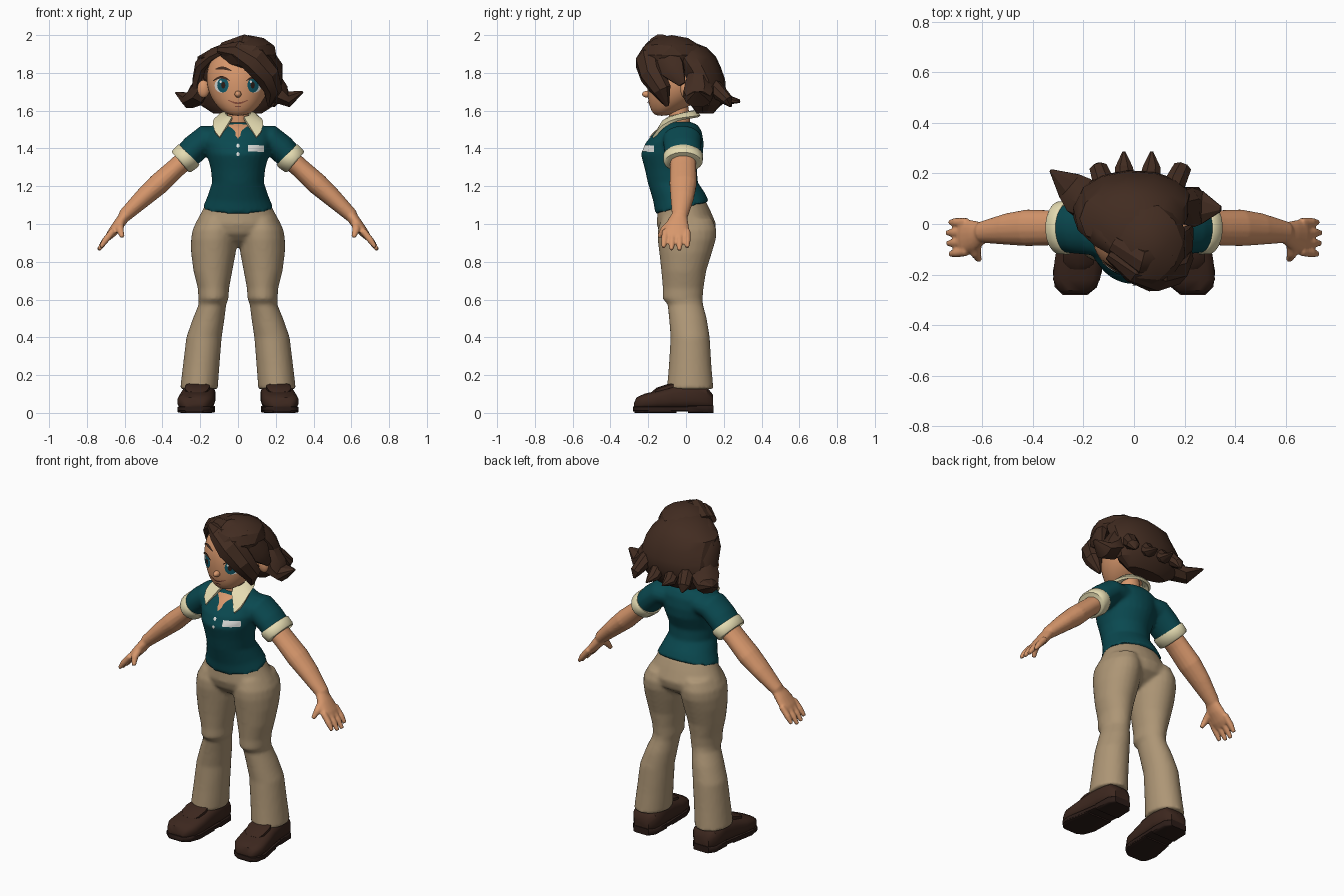
import bpy, bmesh
from math import sin, cos, pi, radians, copysign
from mathutils import Vector
from mathutils.bvhtree import BVHTree

if "Cube" in bpy.data.objects:
    bpy.data.objects.remove(bpy.data.objects["Cube"])

X, Y, Z = Vector((1, 0, 0)), Vector((0, 1, 0)), Vector((0, 0, 1))
HEAD_CENTRE = Vector((0, -.03, 1.78))


def material(name, r, g, b):
    m = bpy.data.materials.new(name)
    m.use_nodes = True
    m.diffuse_color = (r, g, b, 1)
    bsdf = m.node_tree.nodes["Principled BSDF"]
    bsdf.inputs["Base Color"].default_value = (r, g, b, 1)
    bsdf.inputs["Roughness"].default_value = .8
    return m


SKIN = material("skin", .68, .31, .15)
HAIR = material("dark brown hair", .054, .025, .015)
TEAL = material("teal shirt", .003, .066, .08)
CREAM = material("cream trim", .78, .71, .44)
KHAKI = material("khaki trousers", .42, .305, .18)
SHOE = material("brown shoe leather", .045, .02, .013)
SOLE = material("dark sole", .025, .012, .009)
WHITE = material("white", .85, .85, .82)
IRIS = material("teal iris", .006, .1, .14)
LIP = material("lip brown", .28, .085, .05)


def loft(bm, stations, across=X, axis=None, n=16, power=1):
    """Closed skin through elliptical rings; a station is x, y, z, radius, radius[, tilt]."""
    centres = [Vector(s[:3]) for s in stations]
    rings = []
    for i, s in enumerate(stations):
        c = centres[i]
        t = axis or (centres[min(i + 1, len(centres) - 1)] - centres[max(i - 1, 0)]).normalized()
        u = across or c - HEAD_CENTRE
        u = (u - t * u.dot(t)).normalized()
        v = t.cross(u)
        ring = []
        for k in range(n):
            a = 2 * pi * (k + .5) / n
            ca, sa = cos(a), sin(a)
            p = c + u * s[3] * copysign(abs(ca) ** power, ca) + v * s[4] * copysign(abs(sa) ** power, sa)
            if len(s) > 5:
                p.z += s[5] * (p.y - c.y)
            ring.append(bm.verts.new(p))
        rings.append(ring)
    for a, b in zip(rings, rings[1:]):
        for k in range(n):
            bm.faces.new((a[k], a[(k + 1) % n], b[(k + 1) % n], b[k]))
    bm.faces.new(rings[0][::-1])
    bm.faces.new(rings[-1])


def finish(name, bm, mat, mirror=False, voxel=0, relax=3, subsurf=0, thick=0, angle=50, fix=True):
    """Turn a bmesh into a finished object with its modifiers applied."""
    if fix:
        bmesh.ops.recalc_face_normals(bm, faces=bm.faces[:])
    me = bpy.data.meshes.new(name)
    bm.to_mesh(me)
    bm.free()
    ob = bpy.data.objects.new(name, me)
    bpy.context.scene.collection.objects.link(ob)
    if thick:
        mod = ob.modifiers.new("thickness", 'SOLIDIFY')
        mod.thickness, mod.offset = thick, 0
    if mirror:
        ob.modifiers.new("mirror", 'MIRROR')
    if voxel:
        mod = ob.modifiers.new("fuse", 'REMESH')
        mod.mode, mod.voxel_size = 'VOXEL', voxel
        mod = ob.modifiers.new("relax", 'SMOOTH')
        mod.factor, mod.iterations = .5, relax
    if subsurf:
        ob.modifiers.new("round", 'SUBSURF').levels = subsurf
    bpy.context.view_layer.update()
    dg = bpy.context.evaluated_depsgraph_get()
    baked = bpy.data.meshes.new_from_object(ob.evaluated_get(dg))
    ob.modifiers.clear()
    ob.data = baked
    baked.materials.clear()
    baked.materials.append(mat)
    baked.shade_smooth()
    baked.set_sharp_from_angle(angle=radians(angle))
    return ob


def part(name, mat, stations, across=X, axis=None, n=16, power=1, **kw):
    bm = bmesh.new()
    loft(bm, stations, across, axis, n, power)
    return finish(name, bm, mat, **kw)


def ball(name, mat, centre, size, detail=3, **kw):
    bm = bmesh.new()
    bmesh.ops.create_icosphere(bm, subdivisions=detail, radius=1)
    for v in bm.verts:
        v.co = Vector([c + s * q for c, s, q in zip(centre, size, v.co)])
    return finish(name, bm, mat, **kw)


def surface(ob):
    return BVHTree.FromPolygons([v.co.copy() for v in ob.data.vertices],
                                [tuple(p.vertices) for p in ob.data.polygons])


def on_front(tree, x, z, lift):
    hit = tree.ray_cast(Vector((x, -2, z)), Y)[0]
    return Vector((x, (hit.y if hit else -.1) - lift, z))


def decal(name, mat, tree, outline, lift=.004):
    """Thin convex patch laid on a front surface."""
    bm = bmesh.new()
    cx = sum(p[0] for p in outline) / len(outline)
    cz = sum(p[1] for p in outline) / len(outline)
    put = lambda p, f: bm.verts.new(on_front(tree, cx + (p[0] - cx) * f, cz + (p[1] - cz) * f, lift))
    outer, inner = ([put(p, f) for p in outline] for f in (1, .5))
    mid = put((cx, cz), 1)
    for i in range(len(outline)):
        j = (i + 1) % len(outline)
        bm.faces.new((outer[i], outer[j], inner[j], inner[i]))
        bm.faces.new((inner[i], inner[j], mid))
    for f in bm.faces:
        f.normal_update()
        if f.normal.y > 0:
            f.normal_flip()
    return finish(name, bm, mat, fix=False)


def oval(x, z, rx, rz, n=16):
    return [(x + rx * cos(2 * pi * k / n), z + rz * sin(2 * pi * k / n)) for k in range(n)]


def stroke(name, mat, tree, pts, width, lift=.006):
    """Thin tapered ribbon laid on a front surface, listed left to right."""
    bm = bmesh.new()
    pairs = []
    for i, (x, z) in enumerate(pts):
        w = width * (.3 + .7 * sin(pi * i / (len(pts) - 1)))
        pairs.append([bm.verts.new(on_front(tree, x, z + d, lift)) for d in (-w, w)])
    for a, b in zip(pairs, pairs[1:]):
        bm.faces.new((a[0], b[0], b[1], a[1]))
    return finish(name, bm, mat, fix=False)


# Trousers: pelvis and both legs fused together
bm = bmesh.new()
loft(bm, [(0, -.02, 1.12, .165, .125), (0, -.01, 1.07, .19, .14), (0, .002, 1.0, .228, .158),
          (0, .005, .95, .225, .145), (0, .0, .91, .14, .1), (0, 0, .88, .05, .05)], axis=Z, n=28)
for s in (1, -1):
    loft(bm, [(s * x, y, z, rx, ry) for x, y, z, rx, ry in (
        (.118, .005, 1.03, .09, .135), (.124, .006, .97, .117, .156), (.127, .004, .92, .122, .155),
        (.13, -.002, .85, .119, .14), (.133, -.012, .75, .103, .119), (.13, -.015, .66, .083, .108),
        (.13, -.018, .605, .08, .106), (.135, -.004, .575, .073, .094), (.155, .01, .5, .084, .1),
        (.18, .022, .4, .094, .104), (.195, .022, .25, .097, .113), (.207, .022, .125, .1, .124))], axis=Z, n=24)
finish("trousers", bm, KHAKI, voxel=.011, relax=4)

# Shirt: torso and sleeves fused together
bm = bmesh.new()
loft(bm, [(0, -.02, 1.085, .188, .143, .22), (0, -.035, 1.14, .164, .138, .15), (0, -.07, 1.22, .137, .133),
          (0, -.08, 1.29, .144, .138), (0, -.075, 1.37, .165, .165), (0, -.06, 1.43, .182, .154),
          (0, -.04, 1.49, .185, .124), (0, -.03, 1.525, .125, .092), (0, -.03, 1.54, .06, .055)], axis=Z, n=28)
for s in (1, -1):
    loft(bm, [(s * x, y, z, a, b) for x, y, z, a, b in (
        (.09, -.02, 1.455, .095, .065), (.17, -.02, 1.45, .103, .075),
        (.23, -.018, 1.4, .1, .075), (.29, -.015, 1.338, .096, .07))], across=Y, n=20)
shirt = finish("shirt", bm, TEAL, voxel=.011, relax=3)
part("sleeve_cuffs", CREAM, [(.258, -.015, 1.367, .1, .076), (.265, -.015, 1.36, .106, .08),
                             (.298, -.015, 1.333, .104, .077), (.305, -.015, 1.327, .096, .07)],
     across=Y, n=20, mirror=True)

# Arms with hands, fingers and thumb
bm = bmesh.new()
loft(bm, [(.25, -.015, 1.365, .07, .055), (.33, -.015, 1.295, .07, .053), (.42, -.015, 1.212, .073, .058),
          (.5, -.02, 1.14, .063, .05), (.6, -.032, 1.045, .043, .036), (.615, -.035, 1.025, .035, .026)], across=Y)
loft(bm, [(.59, -.033, 1.055, .038, .03), (.63, -.045, 1.0, .06, .03),
          (.67, -.05, .95, .07, .024), (.69, -.05, .925, .06, .016)], across=Y)
for i, reach in enumerate((.92, 1.05, 1.08, .92)):
    y = -.108 + .038 * i
    loft(bm, [(.66, y, .965, .019, .019), (.66 + .045 * reach, y * 1.06, .965 - .055 * reach, .019, .018),
              (.66 + .073 * reach, y * 1.1, .965 - .096 * reach, .012, .011)], across=Y, n=8)
loft(bm, [(.625, -.07, 1.01, .026, .023), (.625, -.118, .97, .021, .02), (.612, -.143, .93, .012, .012)], n=8)
finish("arms", bm, SKIN, mirror=True, voxel=.007, relax=2)

# Shoes: leather upper, lace flap, sole and heel
foot = lambda y: .205 - .1 * y if y < 0 else .205
part("shoe_uppers", SHOE, [(foot(y), y, .018 + h / 2, w, h / 2) for y, w, h in (
    (.142, .05, .08), (.11, .08, .12), (.02, .086, .14), (-.07, .09, .125), (-.15, .096, .1),
    (-.22, .094, .084), (-.262, .07, .064), (-.275, .045, .035))],
     axis=-Y, n=16, power=.65, mirror=True, angle=40)
part("lace_flaps", SHOE, [(foot(y), y, z, w, .016) for y, z, w in (
    (-.06, .145, .06), (-.1, .135, .068), (-.15, .118, .062), (-.17, .1, .04))], n=10, power=.6, mirror=True)


def outline_plate(name, z0, z1, rows):
    part(name, SOLE, [(foot(y), y, (z0 + z1) / 2, w, (z1 - z0) / 2) for y, w in rows],
         axis=-Y, n=12, power=.25, mirror=True)


outline_plate("soles", .008, .035, ((.144, .05), (.1, .08), (0, .084), (-.1, .09),
                                    (-.19, .098), (-.25, .084), (-.28, .05)))
outline_plate("heels", 0, .04, ((.146, .052), (.11, .08), (.01, .084)))
outline_plate("front_treads", 0, .03, ((-.05, .085), (-.19, .097), (-.25, .08), (-.272, .05)))

# Neck, head, ears and nose
part("neck", SKIN, [(0, -.035, 1.48, .065, .06), (0, -.035, 1.57, .058, .056), (0, -.05, 1.67, .055, .055)], axis=Z)
head = part("head", SKIN, [
    (0, -.13, 1.572, .035, .03), (0, -.11, 1.592, .082, .072), (0, -.077, 1.64, .128, .124),
    (0, -.052, 1.69, .155, .153), (0, -.045, 1.74, .169, .163), (0, -.04, 1.8, .17, .163),
    (0, -.035, 1.86, .152, .148), (0, -.03, 1.91, .112, .112), (0, -.03, 1.94, .04, .04)],
    axis=Z, n=20, subsurf=1)
ball("ears", SKIN, (.183, -.008, 1.715), (.033, .022, .047), mirror=True)
ball("nose", SKIN, (0, -.205, 1.687), (.018, .028, .018))

# Painted face
face = surface(head)
for s, side in ((1, "left"), (-1, "right")):
    decal(side + "_eye_white", WHITE, face, oval(s * .087, 1.733, .037, .038))
    decal(side + "_iris", IRIS, face, oval(s * .08, 1.735, .03, .039), .006)
    decal(side + "_pupil", SOLE, face, oval(s * .078, 1.735, .011, .018), .007)
    decal(side + "_eye_shine", WHITE, face, oval(s * .08 - .012, 1.753, .006, .008, 8), .008)
    lash = [(s * (.042 + .013 * k), 1.757 + .02 * sin(pi * k / 7)) for k in range(8)]
    brow = [(s * (.035 + .017 * k), 1.812 + .014 * sin(pi * k / 6)) for k in range(6)]
    stroke(side + "_eyelash", HAIR, face, lash[::s], .007, .008)
    stroke(side + "_eyebrow", HAIR, face, brow[::s], .008)
stroke("mouth", LIP, face, [(-.054 + .018 * k, 1.657 - .018 * sin(pi * k / 6)) for k in range(7)], .005)
stroke("lower_lip", LIP, face, [(-.018 + .012 * k, 1.622) for k in range(4)], .003)

# Open neckline, buttons and blank badge
chest = surface(shirt)
decal("neckline", SKIN, chest, [(-.06, 1.525), (0, 1.452), (.06, 1.525), (0, 1.53)], .006)
for z in (1.415, 1.37):
    decal("button", WHITE, chest, oval(0, z, .009, .011, 10), .006)
decal("badge", WHITE, chest, [(.052, 1.418), (.095, 1.418), (.138, 1.415), (.138, 1.38), (.095, 1.383), (.052, 1.383)], .007)

# Collar: folded band open at the front with two points
bm = bmesh.new()
columns = []
for k in range(21):
    a = radians(-62 + 304 * k / 20)
    f = (1 - sin(a)) / 2
    columns.append([bm.verts.new(p) for p in (
        (.066 * cos(a), -.03 + .066 * sin(a), 1.595 - .035 * f),
        (.09 * cos(a), -.03 + .082 * sin(a) - .02 * f * f, 1.59 - .055 * f * f),
        (.115 * cos(a) * (1 + f ** 4), -.03 + .1 * sin(a) - .062 * f * f, 1.57 - .03 * f - .117 * f ** 5))])
for a, b in zip(columns, columns[1:]):
    for i in (0, 1):
        bm.faces.new((a[i], b[i], b[i + 1], a[i + 1]))
finish("collar", bm, CREAM, thick=.016)

# Hair: back mass, crown, swept fringe, side flips and back spikes
part("hair_back", HAIR, [(0, .1, 1.585, .13, .045), (0, .105, 1.63, .2, .08), (0, .108, 1.7, .222, .105),
                         (0, .09, 1.765, .225, .118), (0, .055, 1.83, .218, .13), (-.01, .02, 1.885, .205, .14),
                         (.01, -.015, 1.935, .14, .125), (.03, -.05, 1.97, .06, .07)], axis=Z, n=13, angle=28)
ball("hair_crown", HAIR, (.055, -.075, 1.895), (.155, .172, .105), detail=2, angle=20)


def lock(name, stations, across=None):
    part(name, HAIR, stations, across=across, n=8, angle=32)


lock("hair_fringe", [(-.1, -.12, 1.925, .02, .025), (0, -.18, 1.92, .05, .06), (.09, -.2, 1.87, .062, .085),
                     (.155, -.178, 1.79, .065, .072), (.185, -.13, 1.71, .05, .055), (.165, -.1, 1.625, .008, .012)])
lock("hair_top_wave", [(-.08, -.08, 1.93, .03, .04), (.03, -.15, 1.96, .04, .06),
                       (.12, -.13, 1.92, .05, .08), (.2, -.07, 1.82, .04, .07), (.225, -.02, 1.74, .01, .02)])
lock("hair_right_side", [(-.06, -.11, 1.93, .02, .03), (-.13, -.05, 1.9, .03, .05), (-.185, .02, 1.85, .04, .065),
                         (-.2, .075, 1.77, .035, .07), (-.205, .1, 1.67, .03, .06)])
lock("hair_right_flip", [(-.15, .07, 1.77, .06, .07), (-.205, .105, 1.685, .06, .085),
                         (-.255, .15, 1.655, .045, .065), (-.33, .212, 1.695, .004, .006)], across=Z)
lock("hair_left_flip", [(.16, .06, 1.78, .06, .06), (.215, .065, 1.69, .065, .085),
                        (.27, .065, 1.66, .045, .07), (.343, .06, 1.7, .006, .012)], across=Z)
for x, y, z in ((-.14, .24, 1.62), (-.04, .287, 1.655), (.07, .287, 1.645), (.19, .235, 1.62)):
    lock("hair_back_spike", [(x * .7, .08, 1.79, .04, .035), (x * .85, .16, 1.71, .045, .045),
                             (x, .22, 1.655, .03, .038), (x, y, z, .004, .006)], across=Z)
